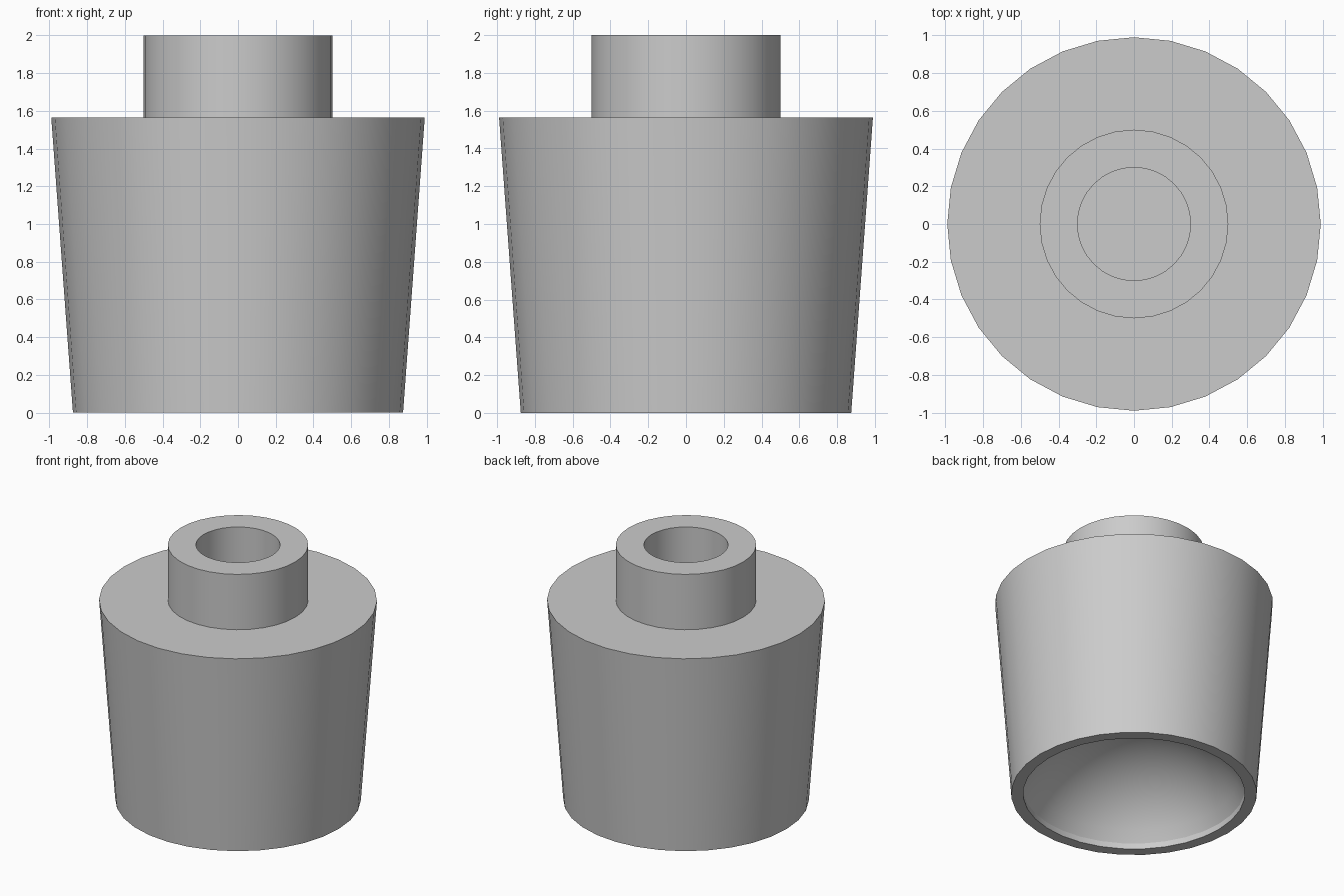
import bpy, bmesh, math

if "Cube" in bpy.data.objects:
    bpy.data.objects.remove(bpy.data.objects["Cube"], do_unlink=True)

SIDES = 32
grey = bpy.data.materials.new("plain grey")
grey.use_nodes = True
colour = (0.6, 0.6, 0.6, 1)
grey.diffuse_color = colour
grey.node_tree.nodes["Principled BSDF"].inputs["Base Color"].default_value = colour


def lathe(name, profile):
    """Turn a (radius, height) profile around the z axis."""
    bm = bmesh.new()
    verts = [bm.verts.new((r, 0, z)) for r, z in profile]
    edges = [bm.edges.new(pair) for pair in zip(verts, verts[1:])]
    bmesh.ops.spin(bm, geom=verts + edges, cent=(0, 0, 0), axis=(0, 0, 1),
                   angle=math.tau, steps=SIDES, use_duplicate=False)
    bmesh.ops.remove_doubles(bm, verts=bm.verts, dist=1e-4)
    bmesh.ops.recalc_face_normals(bm, faces=bm.faces)
    mesh = bpy.data.meshes.new(name)
    bm.to_mesh(mesh)
    bm.free()
    mesh.materials.append(grey)
    obj = bpy.data.objects.new(name, mesh)
    bpy.context.collection.objects.link(obj)
    bpy.ops.object.select_all(action="DESELECT")
    obj.select_set(True)
    bpy.context.view_layer.objects.active = obj
    bpy.ops.object.shade_smooth_by_angle(angle=math.radians(20))


# Domed hollow in the underside, above a short straight lip
mouth, lip, rise, steps = 0.79, 0.045, 0.48, 10
sphere = (mouth ** 2 + rise ** 2) / (2 * rise)
half = math.asin(mouth / sphere)
dome = [(sphere * math.sin(half * i / steps),
         lip + rise - sphere * (1 - math.cos(half * i / steps)))
        for i in range(steps + 1)]

# Tapered body with its hollow and flat shoulder
shoulder = 1.565
lathe("tapered_body", dome + [(mouth, 0), (0.875, 0), (0.99, shoulder), (0.5, shoulder)])

# Neck with a blind round socket
lathe("socket_neck", [(0.5, shoulder), (0.5, 2), (0.3, 2), (0.3, shoulder), (0, shoulder)])
